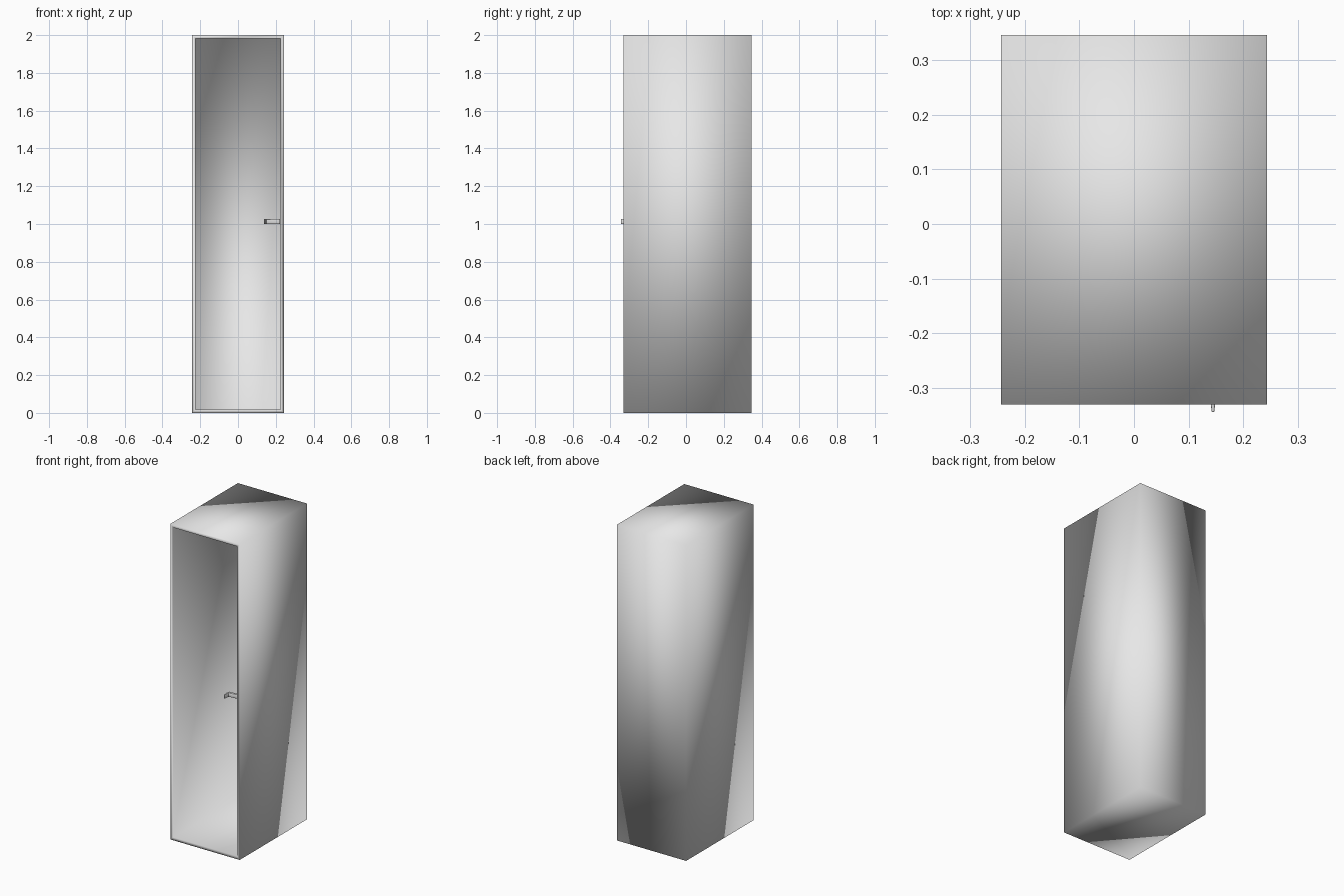
import bpy, bmesh
from mathutils import Vector

default = bpy.data.objects.get("Cube")
if default:
    bpy.data.objects.remove(default, do_unlink=True)

grey = bpy.data.materials.new("light_grey")
grey.use_nodes = True
grey.diffuse_color = (0.8, 0.8, 0.8, 1)
grey.node_tree.nodes["Principled BSDF"].inputs["Base Color"].default_value = (0.8, 0.8, 0.8, 1)


def add_object(name, bm):
    bmesh.ops.recalc_face_normals(bm, faces=bm.faces[:])
    mesh = bpy.data.meshes.new(name)
    bm.to_mesh(mesh)
    bm.free()
    mesh.materials.append(grey)
    obj = bpy.data.objects.new(name, mesh)
    bpy.context.collection.objects.link(obj)
    return obj


# Cabinet shell: a box whose front is inset to a thin rim and pushed inwards
WIDTH, FRONT, BACK, HEIGHT, WALL = 0.486, -0.33, 0.346, 2.0, 0.026
bm = bmesh.new()
bmesh.ops.create_cube(bm, size=1)
for v in bm.verts:
    v.co = Vector((v.co.x * WIDTH,
                   (FRONT + BACK) / 2 + v.co.y * (BACK - FRONT),
                   (v.co.z + 0.5) * HEIGHT))
front = min(bm.faces, key=lambda f: f.calc_center_median().y)
bmesh.ops.inset_region(bm, faces=[front], thickness=WALL)
pushed = bmesh.ops.extrude_discrete_faces(bm, faces=[front])["faces"][0]
bmesh.ops.translate(bm, verts=pushed.verts[:], vec=(0, BACK - FRONT - WALL, 0))
cabinet = add_object("cabinet_shell", bm)
# Soft shading runs over every corner of the shell
for poly in cabinet.data.polygons:
    poly.use_smooth = True

# Handle: a flat bar from the inner side wall that bends outwards at its tip
outline = [(0.222, -0.300), (0.150, -0.308), (0.147, -0.344),
           (0.142, -0.344), (0.138, -0.300), (0.146, -0.290), (0.222, -0.288)]
bm = bmesh.new()
face = bm.faces.new([bm.verts.new((x, y, 1.0)) for x, y in outline])
top = bmesh.ops.extrude_face_region(bm, geom=[face])["geom"]
bmesh.ops.translate(bm, verts=[g for g in top if isinstance(g, bmesh.types.BMVert)],
                    vec=(0, 0, 0.026))
handle = add_object("door_handle", bm)
bevel = handle.modifiers.new("soft_edges", "BEVEL")
bevel.width = 0.002
bevel.segments = 2
for poly in handle.data.polygons:
    poly.use_smooth = True
